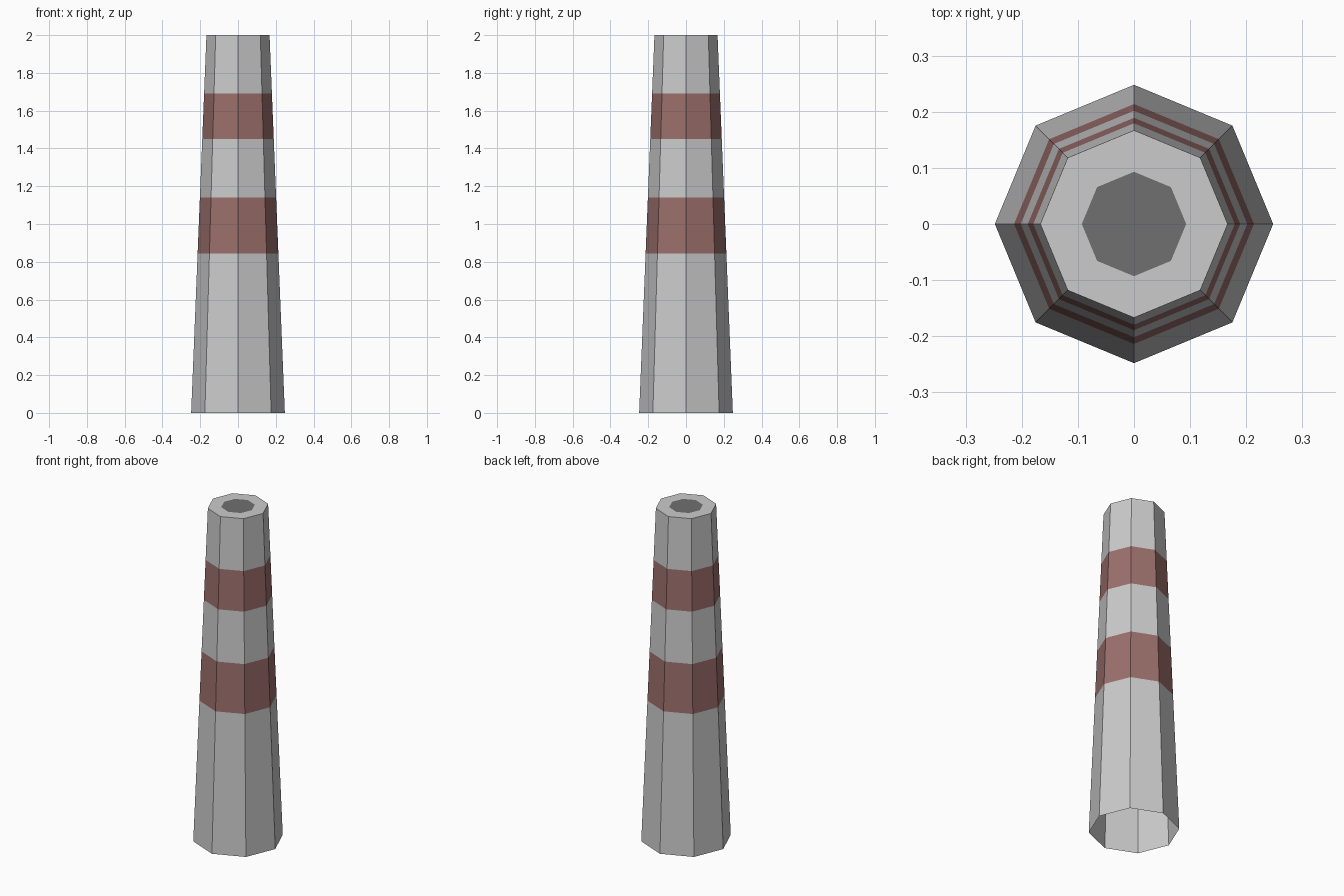
import bpy, bmesh
from math import cos, sin, pi

if "Cube" in bpy.data.objects:
    bpy.data.objects.remove(bpy.data.objects["Cube"])

SIDES = 8
HEIGHT, R_BOTTOM, R_TOP, R_HOLE = 2.0, 0.248, 0.167, 0.093


def material(name, rgb):
    m = bpy.data.materials.new(name)
    m.diffuse_color = (*rgb, 1)
    m.use_nodes = True
    m.node_tree.nodes["Principled BSDF"].inputs["Base Color"].default_value = m.diffuse_color
    return m


def radius(z):
    return R_BOTTOM + (R_TOP - R_BOTTOM) * z / HEIGHT


def ring(bm, r, z):
    return [bm.verts.new((r * cos(2 * pi * i / SIDES), r * sin(2 * pi * i / SIDES), z))
            for i in range(SIDES)]


def bridge(bm, a, b):
    for i in range(SIDES):
        j = (i + 1) % SIDES
        bm.faces.new((a[i], a[j], b[j], b[i]))


def finish(bm, name, mat=None):
    mesh = bpy.data.meshes.new(name)
    bm.to_mesh(mesh)
    bm.free()
    obj = bpy.data.objects.new(name, mesh)
    bpy.context.collection.objects.link(obj)
    if mat:
        mesh.materials.append(mat)


def strip(name, r0, z0, r1, z1, mat=None):
    bm = bmesh.new()
    bridge(bm, ring(bm, r0, z0), ring(bm, r1, z1))
    finish(bm, name, mat)


red = material("faded_red", (0.33, 0.16, 0.15))
dark = material("soot", (0.16, 0.16, 0.16))

# Tapered shaft, open at the bottom, with two painted bands
sections = [("shaft_lower", 0.0, 0.845, None),
            ("band_lower", 0.845, 1.14, red),
            ("shaft_middle", 1.14, 1.45, None),
            ("band_upper", 1.45, 1.69, red),
            ("shaft_upper", 1.69, HEIGHT, None)]
for name, z0, z1, mat in sections:
    strip(name, radius(z0), z0, radius(z1), z1, mat)

# Flat rim around the flue
strip("top_rim", R_TOP, HEIGHT, R_HOLE, HEIGHT)

# Dark flue opening, flush with the rim
bm = bmesh.new()
bm.faces.new(ring(bm, R_HOLE, HEIGHT))
finish(bm, "flue_opening", dark)
